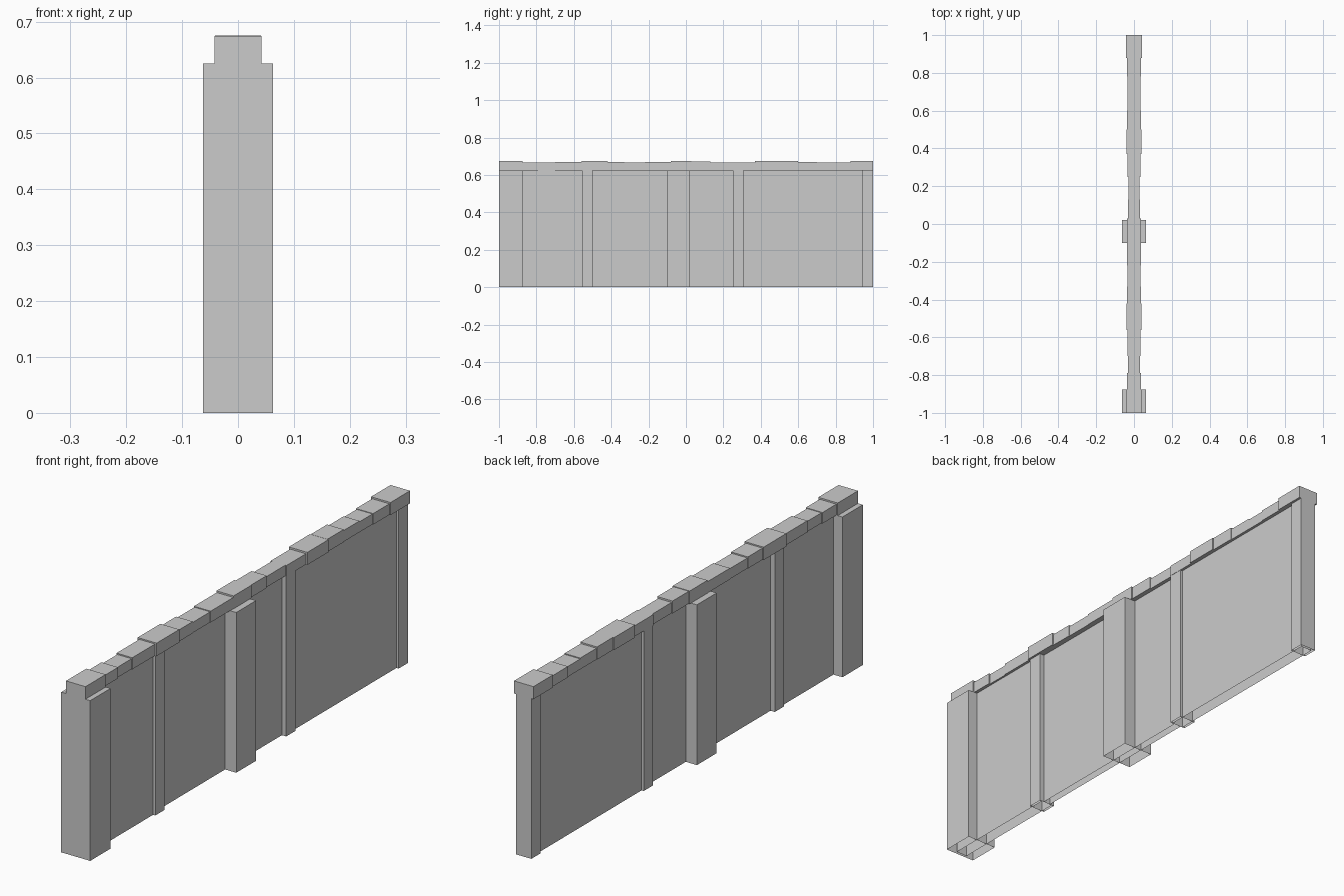
import bpy
import bmesh
import math
from mathutils import Matrix, Vector

cube = bpy.data.objects.get("Cube")
if cube:
    bpy.data.objects.remove(cube)

stone = bpy.data.materials.new("grey_stone")
stone.use_nodes = True
GREY = (0.6, 0.6, 0.6, 1)
stone.diffuse_color = GREY
stone.node_tree.nodes["Principled BSDF"].inputs["Base Color"].default_value = GREY


def block(name, half, y0, y1, z0, z1, open_base=True):
    """Box centred on x; the base is left open where it meets the ground."""
    bm = bmesh.new()
    centre = Vector((0, (y0 + y1) / 2, (z0 + z1) / 2))
    size = Matrix.Diagonal((2 * half, y1 - y0, z1 - z0, 1))
    bmesh.ops.create_cube(bm, size=1, matrix=Matrix.Translation(centre) @ size)
    if open_base:
        base = [f for f in bm.faces if f.normal.z < -0.9]
        bmesh.ops.delete(bm, geom=base, context='FACES_ONLY')
    mesh = bpy.data.meshes.new(name)
    bm.to_mesh(mesh)
    bm.free()
    mesh.materials.append(stone)
    obj = bpy.data.objects.new(name, mesh)
    bpy.context.collection.objects.link(obj)
    return obj


WALL_TOP = 0.625

# Wall panels: the middle one is thinner
block("front_panel", 0.0235, -0.99, -0.5, 0, WALL_TOP)
block("middle_panel", 0.0145, -0.5, 0.25, 0, WALL_TOP)
block("back_panel", 0.0235, 0.25, 0.99, 0, WALL_TOP)

# Large pillars
block("front_pillar", 0.0625, -1, -0.875, 0, WALL_TOP)
block("middle_pillar", 0.0625, -0.1, 0.022, 0, WALL_TOP)

# Slim ribs at the panel joints and the back end
for name, start in (("front_rib", -0.557), ("middle_rib", 0.25), ("end_rib", 0.943)):
    block(name, 0.033, start, start + 0.057, 0, WALL_TOP)

# Coping stones: (far end, half width), with gently waving tops
coping = [(-0.875, 0.042), (-0.79, 0.036), (-0.70, 0.031), (-0.56, 0.034),
          (-0.42, 0.041), (-0.33, 0.036), (-0.22, 0.034), (-0.08, 0.036),
          (0.03, 0.037), (0.13, 0.033), (0.25, 0.029), (0.37, 0.034),
          (0.50, 0.040), (0.60, 0.036), (0.70, 0.034), (0.78, 0.034),
          (0.88, 0.037), (1.0, 0.042)]
start = -1.0
for i, (end, half) in enumerate(coping):
    wave = math.cos(2 * math.pi * (start + end))
    block(f"coping_stone_{i + 1}", half, start, end, WALL_TOP,
          0.6705 + 0.005 * wave, open_base=False)
    start = end
